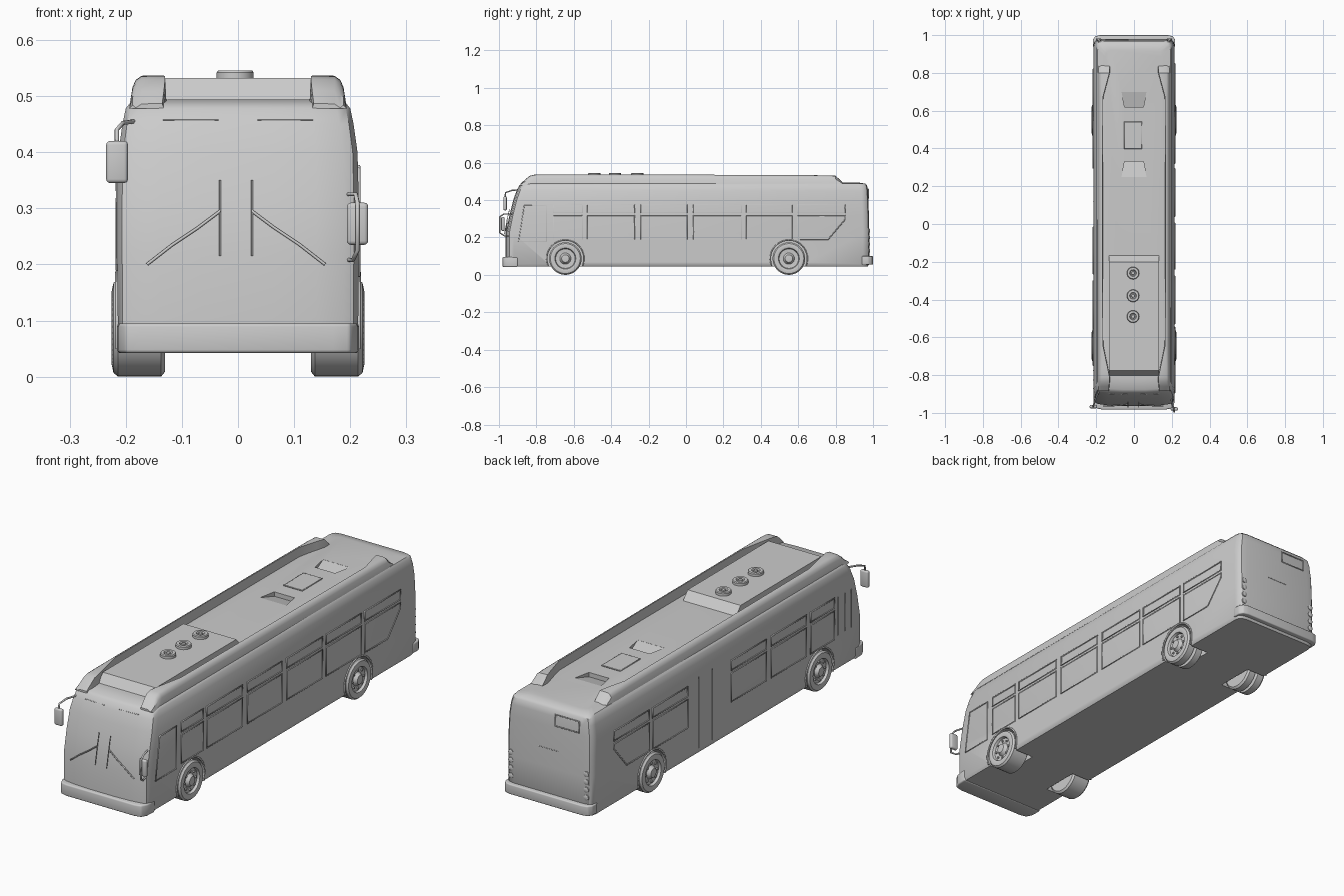
import bpy, bmesh, math
from mathutils import Vector

if "Cube" in bpy.data.objects:
    bpy.data.objects.remove(bpy.data.objects["Cube"])

grey = bpy.data.materials.new("light_grey")
grey.diffuse_color = (0.6, 0.6, 0.6, 1)
grey.use_nodes = True
grey.node_tree.nodes["Principled BSDF"].inputs["Base Color"].default_value = grey.diffuse_color


def finish(name, bm, bevel=0):
    bmesh.ops.recalc_face_normals(bm, faces=bm.faces)
    me = bpy.data.meshes.new(name)
    bm.to_mesh(me)
    bm.free()
    ob = bpy.data.objects.new(name, me)
    bpy.context.collection.objects.link(ob)
    me.materials.append(grey)
    activate(ob)
    if bevel:
        m = ob.modifiers.new("bevel", 'BEVEL')
        m.width, m.segments = bevel, 3
        bpy.ops.object.modifier_apply(modifier=m.name)
    bpy.ops.object.shade_smooth_by_angle(angle=math.radians(35))
    return ob


def activate(ob):
    bpy.ops.object.select_all(action='DESELECT')
    ob.select_set(True)
    bpy.context.view_layer.objects.active = ob


def loft(name, rings):
    bm = bmesh.new()
    vs = [[bm.verts.new(p) for p in r] for r in rings]
    n = len(vs[0])
    for a, b in zip(vs, vs[1:]):
        for i in range(n):
            bm.faces.new((a[i], a[(i + 1) % n], b[(i + 1) % n], b[i]))
    bm.faces.new(vs[0])
    bm.faces.new(vs[-1])
    return finish(name, bm)


def hull(name, pts, bevel=0):
    bm = bmesh.new()
    for p in pts:
        bm.verts.new(p)
    bmesh.ops.convex_hull(bm, input=bm.verts)
    bmesh.ops.dissolve_limit(bm, angle_limit=0.01, verts=bm.verts, edges=bm.edges)
    return finish(name, bm, bevel)


def box(name, x0, x1, y0, y1, z0, z1, bevel=0):
    return hull(name, [(x, y, z) for x in (x0, x1) for y in (y0, y1) for z in (z0, z1)], bevel)


def lathe(name, prof, c, axis='X', n=32):
    # profile of (distance along axis, radius)
    rings = []
    for d, r in prof:
        ring = []
        for i in range(n):
            a = 2 * math.pi * i / n
            u, v = r * math.cos(a), r * math.sin(a)
            o = {'X': (d, u, v), 'Y': (u, d, v), 'Z': (u, v, d)}[axis]
            ring.append(Vector(c) + Vector(o))
        rings.append(ring)
    return loft(name, rings)


def tube(name, pts, r, cyclic=False):
    cu = bpy.data.curves.new(name, 'CURVE')
    cu.dimensions = '3D'
    cu.bevel_depth, cu.bevel_resolution, cu.use_fill_caps = r, 1, True
    sp = cu.splines.new('POLY')
    sp.points.add(len(pts) - 1)
    for p, q in zip(sp.points, pts):
        p.co = (*q, 1)
    sp.use_cyclic_u = cyclic
    ob = bpy.data.objects.new(name, cu)
    bpy.context.collection.objects.link(ob)
    cu.materials.append(grey)
    activate(ob)
    bpy.ops.object.convert(target='MESH')


# body shell: height, half width, front y, back y
LEVELS = [(.045, .207, -.955, .972), (.058, .214, -.965, .98), (.22, .215, -.965, .98),
          (.32, .215, -.945, .978), (.40, .213, -.925, .975), (.45, .206, -.907, .973),
          (.478, .2, -.892, .968), (.488, .192, -.878, .958), (.494, .15, -.82, .92)]


def front_y(z):
    for a, b in zip(LEVELS, LEVELS[1:]):
        if a[0] <= z <= b[0]:
            return a[2] + (b[2] - a[2]) * (z - a[0]) / (b[0] - a[0])


rings = []
for z, w, f, b in LEVELS:
    half = [(.3 * w, f + .001), (.65 * w, f + .005), (.88 * w, f + .012), (.96 * w, f + .02), (w, f + .045),
            (w, b - .035), (.98 * w, b - .016), (.93 * w, b - .005), (.8 * w, b)]
    rings.append([(x, y, z) for x, y in half] + [(-x, y, z) for x, y in reversed(half)])
body = loft("body_shell", rings)

# wheel wells and roof scoops cut from the body
WHEELS = (-.645, .55)
cutters = [lathe("well_cutter", [(.115, .098), (.3, .098)], (0, y, .087)) if s > 0 else
           lathe("well_cutter", [(-.3, .098), (-.115, .098)], (0, y, .087))
           for y in WHEELS for s in (1, -1)]
for y0, y1 in ((.33, .25), (.62, .70)):
    cutters.append(hull("scoop_cutter", [(s * x, y, z) for s in (1, -1) for x, y, z in
                   ((.05, y0, .474), (.05, y0, .52), (.066, y1, .4935), (.066, y1, .52))]))
for c in cutters:
    m = body.modifiers.new("cut", 'BOOLEAN')
    m.operation, m.object, m.solver = 'DIFFERENCE', c, 'EXACT'
    activate(body)
    bpy.ops.object.modifier_apply(modifier=m.name)
    bpy.data.objects.remove(c)
activate(body)
bpy.ops.object.shade_smooth_by_angle(angle=math.radians(35))

# bumpers
hull("front_bumper", [(s * x, y, z) for s in (1, -1) for z in (.042, .095)
     for x, y in ((.17, -.982), (.2, -.975), (.213, -.95), (.216, -.9))], .006)
hull("rear_bumper", [(s * x, y, z) for s in (1, -1) for z in (.055, .1)
     for x, y in ((.18, 1.0), (.207, .993), (.218, .975), (.218, .94))], .005)

# roof side fairings: y, inner x, top z
STATIONS = [(-.885, .132, .487), (-.86, .129, .51), (-.835, .127, .53), (-.81, .127, .536), (-.76, .137, .537),
            (-.64, .162, .537), (0, .164, .536), (.67, .162, .533), (.76, .138, .532), (.8, .127, .53),
            (.845, .127, .487)]
for s in (1, -1):
    loft("roof_fairing", [[(s * x, y, z) for x, z in
         ((.194, .478), (.188, .478 + .65 * (t - .478)), (.182, t - .008), (.172, t - .001),
          (i + .003, t), (i, .478))] for y, i, t in STATIONS])

# front roof pod with vents, rear hatch
hull("roof_pod", [(s * .132, y, z) for s in (1, -1) for y, z in
     ((-.81, .485), (-.775, .532), (-.2, .531), (-.16, .485))])
for y in (-.26, -.38, -.49):
    lathe("roof_vent", [(.525, .033), (.542, .033), (.546, .03), (.546, .018), (.54, .015), (.54, .01),
                        (.546, .008)], (-.005, y, 0), 'Z', 24)
box("roof_hatch", -.05, .04, .4, .54, .48, .4985)
tube("roof_hatch_rim", [(-.05, .4, .497), (.04, .4, .497), (.04, .54, .497), (-.05, .54, .497)], .003, True)

# wheels
for y in WHEELS:
    groove = [(.168, .087), (.172, .07), (.178, .07), (.182, .087)] if y > 0 else []
    prof = [(.13, .05), (.13, .078), (.137, .087)] + groove + \
           [(.214, .087), (.222, .08), (.225, .066), (.222, .056), (.211, .052), (.209, .03),
            (.216, .025), (.224, .02), (.225, .012)]
    for s in (1, -1):
        lathe("wheel", [(s * d, r) for d, r in prof], (0, y, .087), 'X', 40)
        for k in range(8):
            a = k * math.pi / 4
            lathe("wheel_nut", [(s * .205, .005), (s * .216, .005)],
                  (0, y + .041 * math.cos(a), .087 + .041 * math.sin(a)), 'X', 6)
        # wheel arch lip
        arc = [math.radians(-22 + 224 * k / 24) for k in range(25)]
        tube("arch_lip", [(s * .215, y + .099 * math.cos(a), .087 + .099 * math.sin(a)) for a in arc], .004)


# side windows as slim raised frames
def frame(s, pts, name="window_frame"):
    tube(name, [(s * .215, y, z) for y, z in pts], .0035, True)


def window(s, a, b, slant=False):
    lo, mid, hi = .19, .325, .375
    frame(s, [(a, mid + .007), (b, mid + .007), (b, hi), (a, hi)])
    if slant:
        frame(s, [(a, lo), (b - .09, lo), (b, mid - .03), (b, mid - .007), (a, mid - .007)])
    else:
        frame(s, [(a, lo), (b, lo), (b, mid - .007), (a, mid - .007)])


for a, b in ((-.71, -.555), (-.53, -.275), (-.24, .005), (.04, .295), (.32, .57)):
    window(1, a, b)
for a, b in ((-.75, -.58), (-.55, -.30), (-.265, -.015), (.295, .545)):
    window(-1, a, b)
window(1, .595, .85, True)
window(-1, .57, .82, True)
frame(1, [(-.895, .18), (-.745, .18), (-.745, .37), (-.865, .37)], "driver_window_frame")

# door seams on the kerb side
for y in (-.775, -.825, -.87):
    tube("front_door_seam", [(-.2145, y, .2), (-.2145, y, .37)], .003)
for y in (.12, .215):
    tube("rear_door_seam", [(-.2145, y, .07), (-.2145, y, .39)], .0015)

# wipers
for s, x in ((-1, -.032), (1, .025)):
    tube("wiper_blade", [(x, front_y(z) - .006, z) for z in (.215, .22, .25, .28, .32, .35)], .002)
    tube("wiper_arm", [(x + s * d, front_y(z) - .006 + d * .06, z)
                       for d, z in ((0, .295), (.04, .265), (.085, .235), (.13, .2))], .003)

# mirrors and their arms
for x0, x1, z0, z1, y in ((-.235, -.196, .345, .42, -.968), (.194, .232, .235, .31, -.98)):
    box("mirror", x0, x1, y - .008, y + .01, z0, z1, .007)
tube("upper_mirror_arm", [(-.185, -.885, .455), (-.205, -.93, .452), (-.216, -.965, .44), (-.216, -.968, .4)], .004)
tube("lower_mirror_arm", [(.195, -.92, .325), (.21, -.975, .325), (.213, -.996, .31), (.213, -.996, .225),
                          (.205, -.97, .208), (.195, -.94, .208)], .004)

# windscreen top seam
for s in (1, -1):
    tube("windscreen_seam", [(s * .035, front_y(.458) + .001, .458), (s * .134, front_y(.458) + .005, .458)], .0015)

# rear display, lamps and seams
tube("rear_display_frame", [(-.03, .974, .46), (-.15, .974, .46), (-.15, .976, .41), (-.03, .976, .41)], .003, True)
for s in (1, -1):
    for z in (.13, .165, .2, .235):
        lathe("rear_lamp", [(.965, .012), (.981, .012), (.983, .008)], (s * .188, 0, z), 'Y', 16)
tube("rear_panel_seam", [(-.05, .978, .3), (.05, .978, .3)], .0015)
